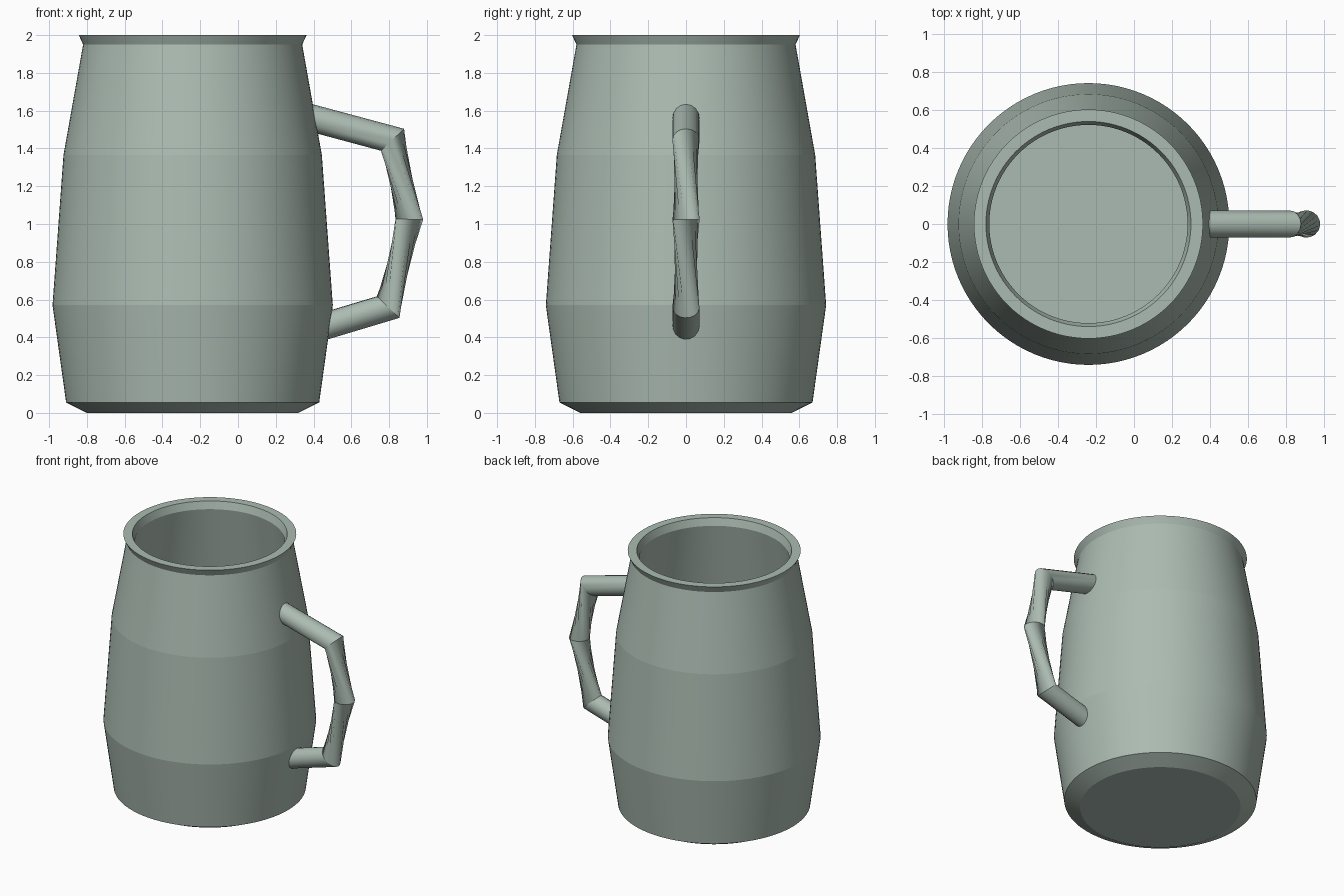
import bpy, bmesh, math
from mathutils import Vector

if "Cube" in bpy.data.objects:
    bpy.data.objects.remove(bpy.data.objects["Cube"])

glaze = bpy.data.materials.new("grey green")
glaze.diffuse_color = (0.41, 0.50, 0.445, 1)
glaze.use_nodes = True
glaze.node_tree.nodes["Principled BSDF"].inputs["Base Color"].default_value = glaze.diffuse_color


def finish(bm, name, angle):
    bmesh.ops.recalc_face_normals(bm, faces=bm.faces[:])
    mesh = bpy.data.meshes.new(name)
    bm.to_mesh(mesh)
    bm.free()
    ob = bpy.data.objects.new(name, mesh)
    bpy.context.collection.objects.link(ob)
    mesh.materials.append(glaze)
    bpy.ops.object.select_all(action='DESELECT')
    ob.select_set(True)
    bpy.context.view_layer.objects.active = ob
    bpy.ops.object.shade_smooth_by_angle(angle=math.radians(angle))
    return ob


def skin(rings, name, angle):
    """Join a row of closed rings with quads and cap both ends."""
    bm = bmesh.new()
    vs = [[bm.verts.new(p) for p in ring] for ring in rings]
    n = len(vs[0])
    for a, b in zip(vs, vs[1:]):
        for i in range(n):
            j = (i + 1) % n
            bm.faces.new((a[i], a[j], b[j], b[i]))
    bm.faces.new(vs[0])
    bm.faces.new(vs[-1])
    return finish(bm, name, angle)


# Mug body: outer wall, rim, inner wall and floor in one turned profile (r, z)
profile = [(0.56, 0), (0.67, 0.055), (0.742, 0.57), (0.684, 1.365),
           (0.58, 1.95), (0.603, 2.0), (0.54, 2.0), (0.522, 1.945),
           (0.625, 1.36), (0.682, 0.57), (0.615, 0.10), (0.53, 0.06)]
SIDES = 96
body = []
for r, z in profile:
    body.append([(-0.24 + r * math.cos(2 * math.pi * i / SIDES),
                  r * math.sin(2 * math.pi * i / SIDES), z) for i in range(SIDES)])
skin(body, "mug_body", 4.5)

# Handle: mitred round tube, with the two outer lengths twisted
path = [Vector(p) for p in ((0.375, 1.565), (0.818, 1.446), (0.907, 1.025),
                            (0.795, 0.56), (0.455, 0.458))]
twist = [0, 0, 62, 130, 130]
R, N = 0.072, 16


def normal(a, b):
    d = (b - a).normalized()
    return Vector((-d.y, d.x))


handle = []
for k, p in enumerate(path):
    before = normal(path[max(k - 1, 0)], path[max(k, 1)])
    after = normal(path[min(k, 3)], path[min(k + 1, 4)])
    m = (before + after).normalized()
    m = m / m.dot(after)
    ring = []
    for i in range(N):
        a = 2 * math.pi * i / N + math.radians(twist[k])
        c, s = R * math.cos(a), R * math.sin(a)
        ring.append((p.x + m.x * c, s, p.y + m.y * c))
    handle.append(ring)
skin(handle, "handle", 30)
